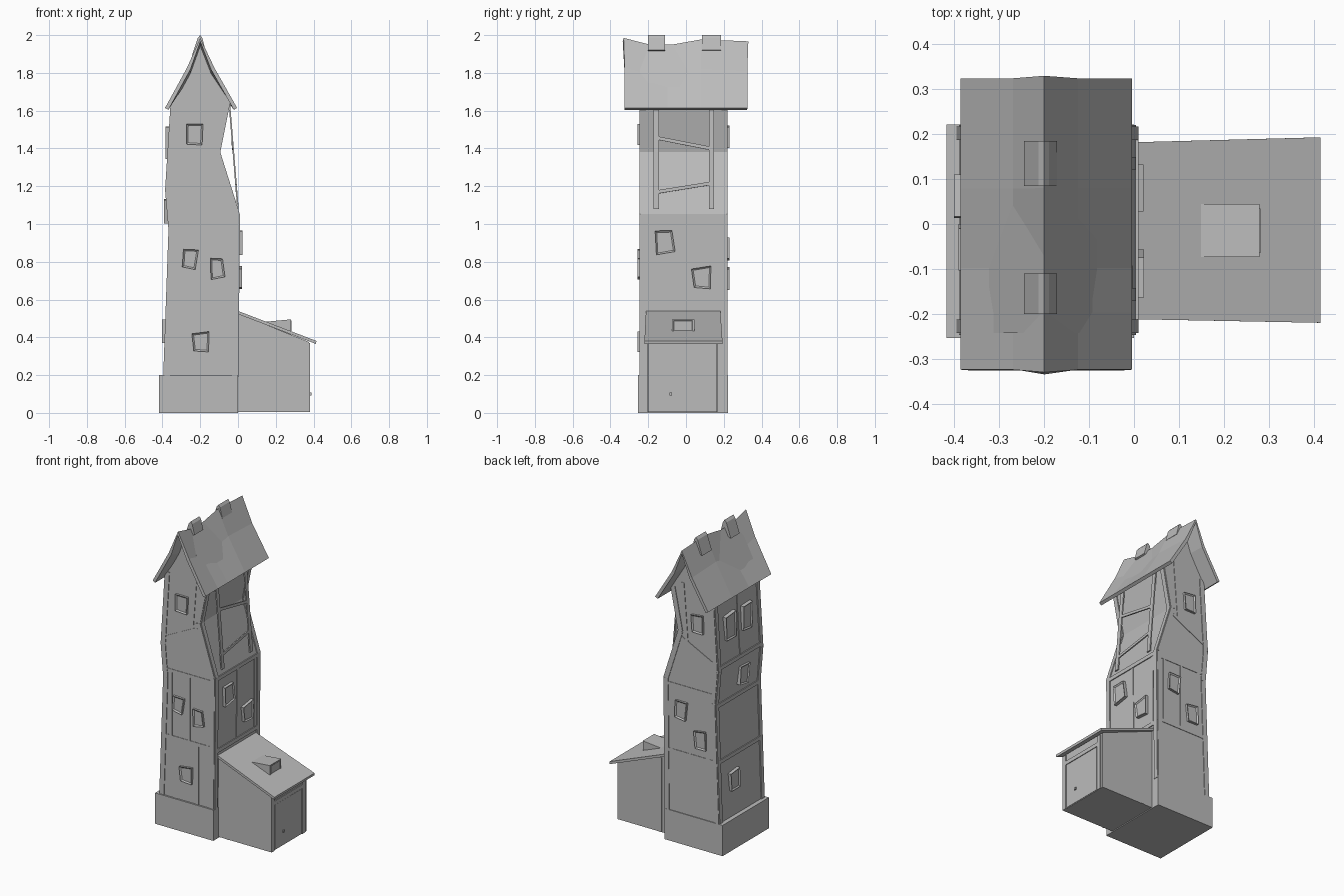
import bpy, bmesh, math
from mathutils import Vector as V

cube = bpy.data.objects.get("Cube")
if cube:
    bpy.data.objects.remove(cube, do_unlink=True)

grey = bpy.data.materials.new("plain grey")
grey.use_nodes = True
grey.diffuse_color = (0.5, 0.5, 0.5, 1)
grey.node_tree.nodes["Principled BSDF"].inputs["Base Color"].default_value = (0.5, 0.5, 0.5, 1)


def finish(name, bm):
    bmesh.ops.recalc_face_normals(bm, faces=bm.faces)
    mesh = bpy.data.meshes.new(name)
    bm.to_mesh(mesh)
    bm.free()
    mesh.materials.append(grey)
    obj = bpy.data.objects.new(name, mesh)
    bpy.context.collection.objects.link(obj)
    return obj


def extrude(name, points, offset):
    """Solid made by sweeping a flat polygon along an offset."""
    bm = bmesh.new()
    face = bm.faces.new([bm.verts.new(p) for p in points])
    new = bmesh.ops.extrude_face_region(bm, geom=[face])["geom"]
    bmesh.ops.translate(bm, vec=offset, verts=[g for g in new if isinstance(g, bmesh.types.BMVert)])
    return finish(name, bm)


def prism(name, xz, y0, y1):
    return extrude(name, [(x, y0, z) for x, z in xz], V((0, y1 - y0, 0)))


def box(name, x0, x1, y0, y1, z0, z1):
    return prism(name, [(x0, z0), (x1, z0), (x1, z1), (x0, z1)], y0, y1)


def beam(name, p, q, normal, width=0.025, thick=0.006):
    """Flat timber from p to q lying on a wall with the given normal."""
    p, q, n = V(p), V(q), V(normal)
    s = (q - p).cross(n).normalized() * width / 2
    return extrude(name, [v - n * 0.004 for v in (p - s, p + s, q + s, q - s)], n * (thick + 0.004))


def window(name, centre, normal, w, h, tilt=0, taper=0, depth=0.014):
    """Crooked window: raised frame with a recessed pane."""
    n, c = V(normal), V(centre)
    u = V((0, 0, 1)).cross(n).normalized()
    pts = []
    for sx, sz in ((-1, -1), (1, -1), (1, 1), (-1, 1)):
        a, b = sx * w / 2 * (1 + taper * sz), sz * h / 2 * (1 + taper * sx)
        x = a * math.cos(tilt) - b * math.sin(tilt)
        z = a * math.sin(tilt) + b * math.cos(tilt)
        pts.append(c + u * x + V((0, 0, z)) - n * 0.01)
    bm = bmesh.new()
    face = bm.faces.new([bm.verts.new(p) for p in pts])
    new = bmesh.ops.extrude_face_region(bm, geom=[face])["geom"]
    bmesh.ops.translate(bm, vec=n * (depth + 0.01), verts=[g for g in new if isinstance(g, bmesh.types.BMVert)])
    front = [g for g in new if isinstance(g, bmesh.types.BMFace)]
    bmesh.ops.inset_region(bm, faces=front, thickness=0.012)
    bmesh.ops.translate(bm, vec=-n * 0.007, verts=front[0].verts)
    finish(name, bm)


def wall_x(side, z):
    for (x0, z0), (x1, z1) in zip(side, side[1:]):
        if z0 <= z <= z1:
            return x0 + (x1 - x0) * (z - z0) / (z1 - z0)


# Crooked tower on its plinth
FRONT, BACK = -0.243, 0.217
left = [(-0.39, 0.19), (-0.362, 0.97), (-0.38, 1.18), (-0.35, 1.655)]
right = [(-0.003, 0.19), (0.004, 1.05), (-0.10, 1.38), (-0.045, 1.655)]
box("plinth", -0.418, 0, -0.254, 0.222, 0, 0.2)
prism("tower", left + [(-0.2, 1.95)] + right[::-1], FRONT, BACK)

# Corner posts on all four walls
for side, sx in ((left, -1), (right, 1)):
    for i, ((x0, z0), (x1, z1)) in enumerate(zip(side, side[1:])):
        for y, sy in ((FRONT, -1), (BACK, 1)):
            beam("corner_post", (x0 - sx * 0.015, y, z0), (x1 - sx * 0.015, y, z1), (0, sy, 0), 0.03, 0.004)
            n = V((z1 - z0, 0, x0 - x1)).normalized() * sx
            beam("corner_post_side", (x0, y - sy * 0.015, z0), (x1, y - sy * 0.015, z1), n, 0.03, 0.006)

# Belts and studs on the front and back
for y, sy in ((FRONT, -1), (BACK, 1)):
    for z in (0.59, 1.02):
        beam("belt", (wall_x(left, z), y, z), (wall_x(right, z), y, z), (0, sy, 0), 0.022, 0.003)
    for x, z0, z1 in ((-0.18, 0.6, 1.01), (-0.31, 0.6, 1.01), (-0.05, 0.6, 1.01)):
        beam("stud", (x, y, z0), (x, y, z1), (0, sy, 0), 0.018, 0.003)
    beam("upper_brace", (-0.36, y, 1.22), (-0.12, y, 1.34), (0, sy, 0), 0.02, 0.003)
    beam("upper_stud", (-0.16, y, 1.32), (-0.13, y, 1.7), (0, sy, 0), 0.018, 0.003)
for x in (-0.28, -0.12):
    beam("lower_stud", (x, FRONT, 0.2), (x, FRONT, 0.58), (0, -1, 0), 0.018, 0.003)

# Belts and studs on the two side walls
for side, sx, levels in ((left, -1, (0.59, 0.95, 1.2)), (right, 1, (0.57, 1.04))):
    for z in levels:
        x = wall_x(side, z)
        beam("side_belt", (x, FRONT, z), (x, BACK, z), (sx, 0, 0), 0.025)
for y in (-0.01, 0.17):
    beam("side_stud", (wall_x(right, 0.57), y, 0.57), (0.003, y, 1.04), (1, 0, 0), 0.02, 0.004)
beam("left_stud", (-0.379, -0.02, 1.2), (-0.351, -0.02, 1.64), (-1, 0, 0), 0.02, 0.004)

# Free-standing braces across the hollow of the tower
for y in (-0.157, 0.135):
    beam("hollow_post", (0.0, y, 1.08), (-0.047, y, 1.655), (1, 0, 0.08), 0.028, 0.004)
beam("hollow_brace_high", (-0.031, -0.15, 1.455), (-0.028, 0.13, 1.40), (1, 0, 0.08), 0.018, 0.004)
beam("hollow_brace_low", (-0.008, -0.15, 1.17), (-0.011, 0.13, 1.215), (1, 0, 0.08), 0.018, 0.004)

# Windows: front and back
for x, z, w, h, t, k in ((-0.23, 1.475, 0.085, 0.11, -0.03, 0.02), (-0.255, 0.815, 0.075, 0.10, -0.12, 0.06),
                         (-0.11, 0.765, 0.07, 0.105, 0.08, -0.08), (-0.197, 0.375, 0.085, 0.10, 0.04, 0.08)):
    window("front_window", (x, FRONT, z), (0, -1, 0), w, h, t, k)
for x, z, t in ((-0.24, 1.46, 0.05), (-0.12, 0.87, -0.08), (-0.26, 0.71, 0.08)):
    window("back_window", (x, BACK, z), (0, 1, 0), 0.08, 0.115, t, 0.04)

# Windows: sides
for y, z, w, h, t, k in ((-0.113, 0.905, 0.095, 0.12, 0.1, -0.06), (0.083, 0.715, 0.095, 0.11, 0.05, 0.1)):
    window("right_window", (wall_x(right, z), y, z), (1, 0, 0), w, h, t, k, 0.02)
for y, z, w, h, t in ((0.08, 1.43, 0.1, 0.16, 0.04), (-0.09, 1.43, 0.09, 0.16, -0.04),
                      (-0.05, 1.07, 0.09, 0.12, -0.12), (0.06, 0.43, 0.09, 0.12, 0.06)):
    window("left_window", (wall_x(left, z), y, z), (-1, 0, 0), w, h, t, 0.04, 0.02)

# Sagging main roof
bm = bmesh.new()
rows = []
for y, ridge in ((-0.33, 1.985), (-0.2, 1.952), (-0.1, 1.945), (0.08, 1.977), (0.33, 1.967)):
    section = ((-0.386, 1.615), (-0.27, ridge - 0.158), (-0.2, ridge), (-0.125, ridge - 0.158), (-0.005, 1.615))
    rows.append([bm.verts.new((x, y * (1 if x == -0.2 else 0.983), z)) for x, z in section])
for a, b in zip(rows, rows[1:]):
    for i in range(4):
        bm.faces.new((a[i], a[i + 1], b[i + 1], b[i]))
roof = finish("main_roof", bm)
if roof.data.polygons[0].normal.z < 0:
    roof.data.flip_normals()
mod = roof.modifiers.new("thickness", "SOLIDIFY")
mod.thickness = 0.02
mod.offset = -1

# Ridge caps
for y0, y1 in ((-0.2, -0.11), (0.085, 0.185)):
    prism("ridge_cap", [(-0.245, 1.89), (-0.213, 1.985), (-0.2, 2.0), (-0.189, 1.985), (-0.172, 1.92)], y0, y1)

# Lean-to shed with sloping roof
prism("shed", [(-0.01, 0.006), (0.377, 0.006), (0.377, 0.375), (-0.01, 0.53)], -0.2, 0.163)
extrude("shed_roof", [(0, -0.212, 0.523), (0.413, -0.22, 0.365), (0.413, 0.193, 0.365), (0, 0.182, 0.523)],
        V((0.002, 0, 0.016)))
prism("roof_dormer", [(0.14, 0.47), (0.28, 0.41), (0.28, 0.495), (0.14, 0.482)], -0.073, 0.044)
window("dormer_window", (0.279, -0.015, 0.462), (1, 0, 0), 0.1, 0.055, 0, 0, 0.003)

# Shed door, frame and knob
box("door", 0.37, 0.38, -0.165, 0.11, 0.01, 0.3)
for y in (-0.185, 0.13):
    beam("door_post", (0.377, y, 0.006), (0.377, y, 0.37), (1, 0, 0), 0.03, 0.005)
beam("door_lintel", (0.377, -0.18, 0.315), (0.377, 0.13, 0.315), (1, 0, 0), 0.025, 0.005)
box("door_knob", 0.378, 0.388, -0.088, -0.073, 0.093, 0.108)
for y, sy in ((-0.2, -1), (0.163, 1)):
    beam("shed_stud", (0.07, y, 0.006), (0.07, y, 0.49), (0, sy, 0), 0.02, 0.003)
